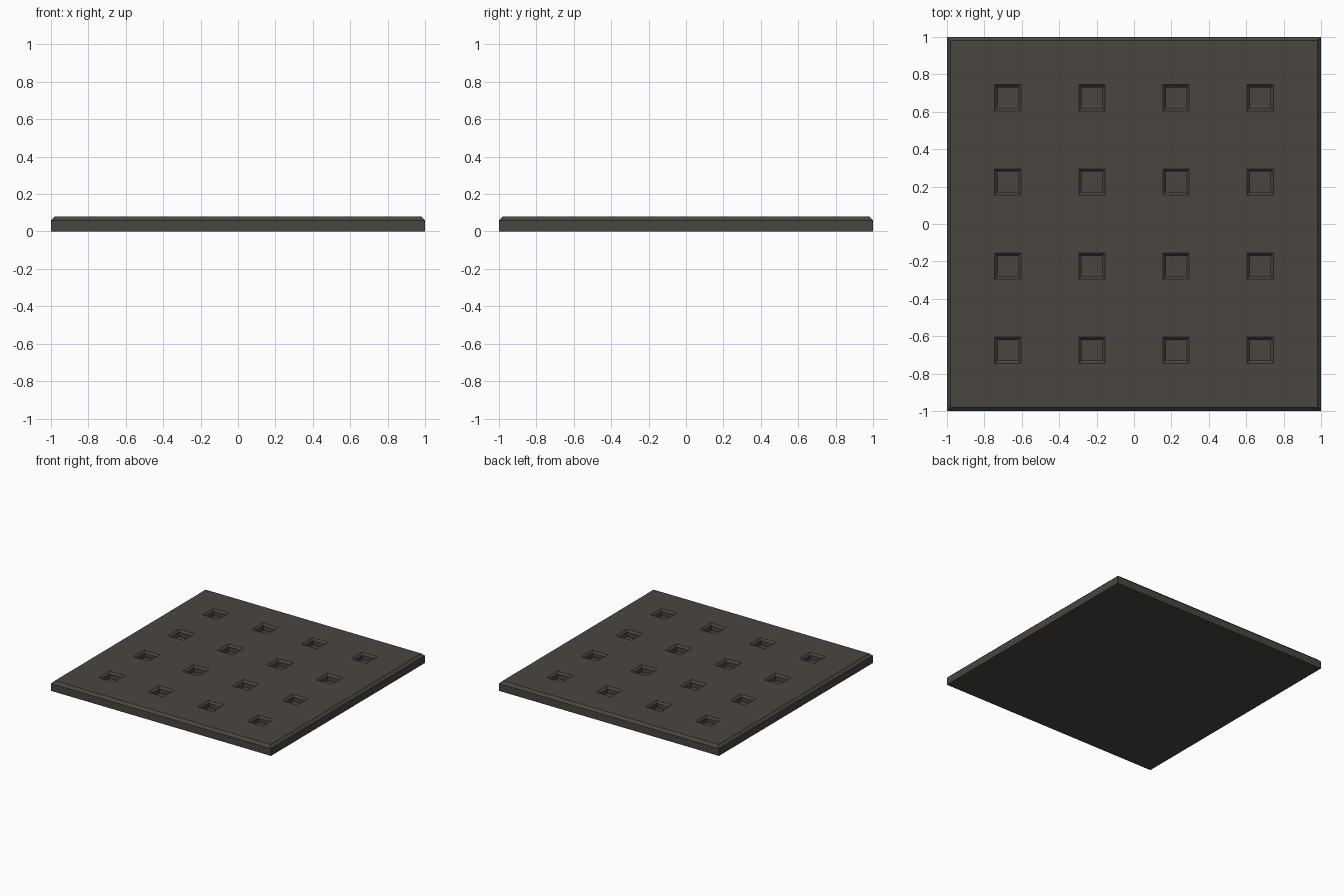
import bpy, bmesh

if "Cube" in bpy.data.objects:
    bpy.data.objects.remove(bpy.data.objects["Cube"])

HEIGHT, CHAMFER = 0.08, 0.02
RIM, HOLE, FLOOR = 0.07, 0.055, 0.03      # half widths of socket mouth / shaft, floor height
CENTRES = [-0.675, -0.225, 0.225, 0.675]

bm = bmesh.new()


def ring(cx, cy, half, z):
    return [bm.verts.new((cx + sx * half, cy + sy * half, z))
            for sx, sy in ((-1, -1), (1, -1), (1, 1), (-1, 1))]


def bridge(a, b):
    for i in range(4):
        j = (i + 1) % 4
        bm.faces.new((a[i], a[j], b[j], b[i]))


# Flat top as a grid, leaving a square opening at every socket
edge = 1 - CHAMFER
coords = [-edge] + [c + s * RIM for c in CENTRES for s in (-1, 1)] + [edge]
grid = [[bm.verts.new((x, y, HEIGHT)) for y in coords] for x in coords]
n = len(coords) - 1
for i in range(n):
    for j in range(n):
        quad = [grid[i][j], grid[i + 1][j], grid[i + 1][j + 1], grid[i][j + 1]]
        if i % 2 and j % 2:
            # Socket: sloped rim, straight walls, flat floor
            cx, cy = CENTRES[i // 2], CENTRES[j // 2]
            throat = ring(cx, cy, HOLE, HEIGHT - (RIM - HOLE))
            floor = ring(cx, cy, HOLE, FLOOR)
            bridge(quad, throat)
            bridge(throat, floor)
            bm.faces.new(floor)
        else:
            bm.faces.new(quad)

# Outer chamfer, sides and underside
border = ([grid[i][0] for i in range(n)] + [grid[n][j] for j in range(n)]
          + [grid[i][n] for i in range(n, 0, -1)] + [grid[0][j] for j in range(n, 0, -1)])
shoulder = ring(0, 0, 1, HEIGHT - CHAMFER)
base = ring(0, 0, 1, 0)
for k in range(4):
    m = (k + 1) % 4
    side = [border[(k * n + t) % len(border)] for t in range(n + 1)]
    bm.faces.new([shoulder[k], shoulder[m]] + side[::-1])
bridge(base, shoulder)
bm.faces.new(base[::-1])
bmesh.ops.recalc_face_normals(bm, faces=bm.faces)

mesh = bpy.data.meshes.new("socket_plate")
bm.to_mesh(mesh)
bm.free()
plate = bpy.data.objects.new("socket_plate", mesh)
bpy.context.collection.objects.link(plate)

# Dark warm grey
mat = bpy.data.materials.new("dark_grey")
mat.diffuse_color = (0.068, 0.06, 0.05, 1)
mat.use_nodes = True
mat.node_tree.nodes["Principled BSDF"].inputs["Base Color"].default_value = mat.diffuse_color
mesh.materials.append(mat)
